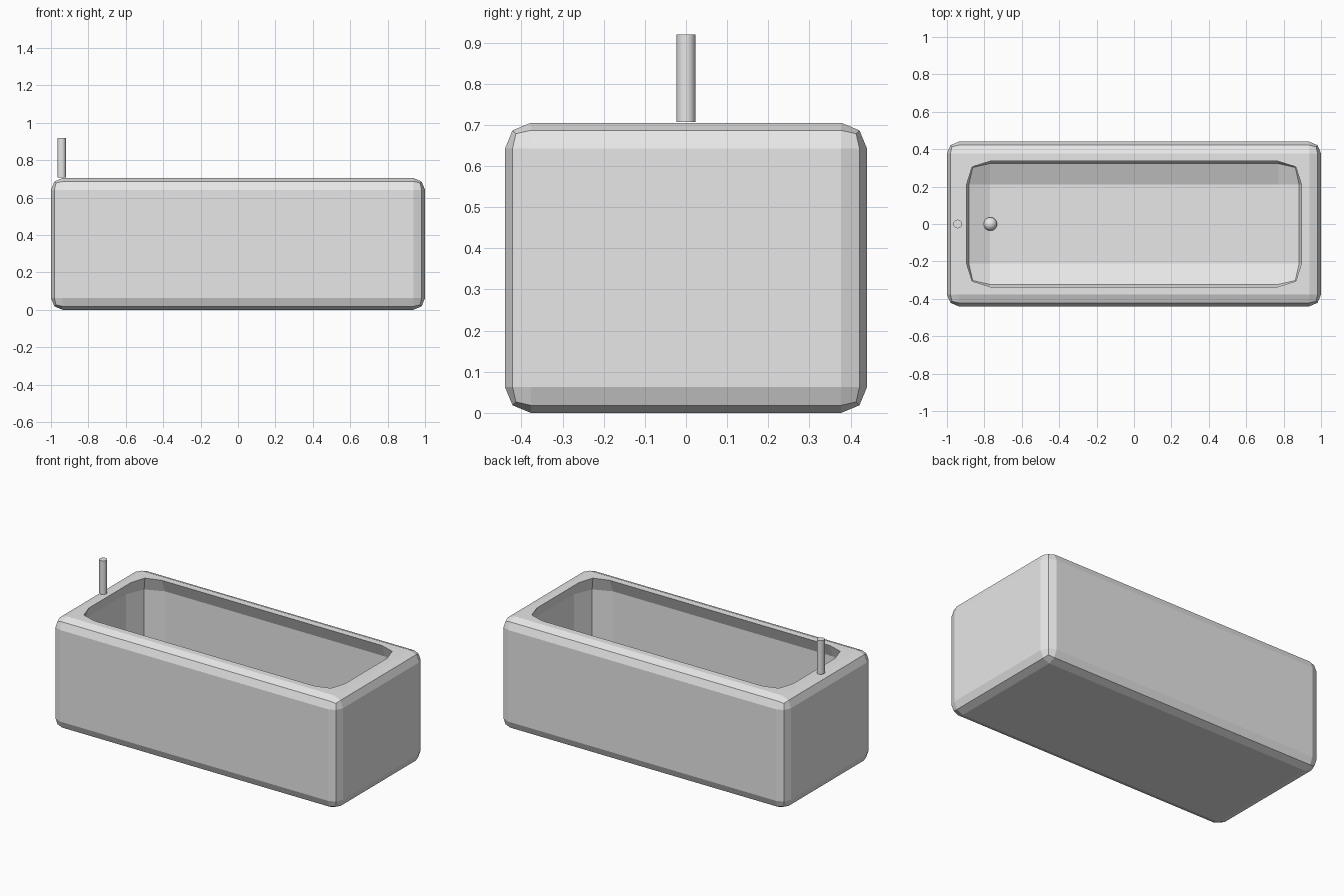
import bpy, bmesh
from mathutils import Vector

if "Cube" in bpy.data.objects:
    bpy.data.objects.remove(bpy.data.objects["Cube"])

enamel = bpy.data.materials.new("light grey enamel")
enamel.diffuse_color = (0.8, 0.8, 0.8, 1)
enamel.use_nodes = True
enamel.node_tree.nodes["Principled BSDF"].inputs["Base Color"].default_value = enamel.diffuse_color


def rounded_box(name, half_x, half_y, z0, z1, width):
    """Box with two-segment bevelled edges."""
    bm = bmesh.new()
    bmesh.ops.create_cube(bm, size=1)
    bmesh.ops.scale(bm, vec=(2 * half_x, 2 * half_y, z1 - z0), verts=bm.verts)
    bmesh.ops.translate(bm, vec=Vector((0, 0, (z0 + z1) / 2)), verts=bm.verts)
    bmesh.ops.bevel(bm, geom=bm.edges[:], offset=width, offset_type='OFFSET',
                    segments=2, profile=0.5, affect='EDGES')
    bmesh.ops.recalc_face_normals(bm, faces=bm.faces)
    mesh = bpy.data.meshes.new(name)
    bm.to_mesh(mesh)
    bm.free()
    mesh.materials.append(enamel)
    obj = bpy.data.objects.new(name, mesh)
    bpy.context.collection.objects.link(obj)
    return obj


# Tub body, hollowed by a rounded cutter that pokes out above the rim
tub = rounded_box("tub", 1.0, 0.44, 0.0, 0.705, 0.063)
cutter = rounded_box("basin_cutter", 0.93, 0.37, 0.08, 0.782, 0.16)
cutter.hide_render = True
cut = tub.modifiers.new("basin", 'BOOLEAN')
cut.operation = 'DIFFERENCE'
cut.solver = 'EXACT'
cut.object = cutter
bpy.context.view_layer.objects.active = tub
bpy.ops.object.modifier_apply(modifier=cut.name)
bpy.data.objects.remove(cutter)

# Upright tap pipe on the left rim
bpy.ops.mesh.primitive_cylinder_add(vertices=32, radius=0.023, depth=0.213,
                                    location=(-0.943, 0, 0.8135))
pipe = bpy.context.object
pipe.name = "tap_pipe"
pipe.data.materials.append(enamel)
bpy.ops.object.shade_smooth_by_angle()

# Round drain plug on the basin floor
bpy.ops.mesh.primitive_uv_sphere_add(segments=32, ring_count=16, radius=0.036,
                                     location=(-0.768, 0, 0.09))
plug = bpy.context.object
plug.name = "drain_plug"
plug.data.materials.append(enamel)
bpy.ops.object.shade_smooth()
